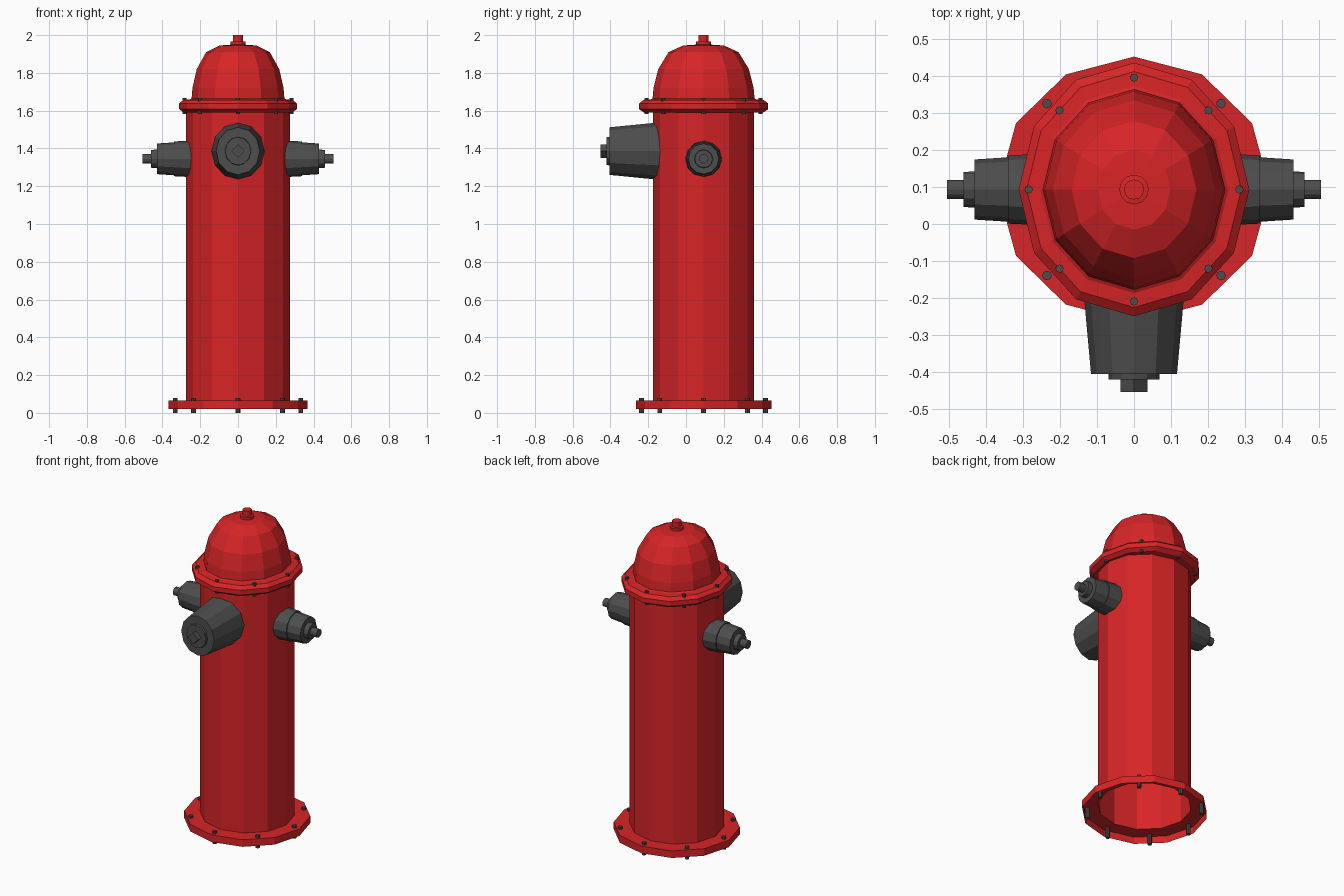
import bpy, bmesh
from math import pi, sin, cos
from mathutils import Matrix, Vector

if "Cube" in bpy.data.objects:
    bpy.data.objects.remove(bpy.data.objects["Cube"])

CY = 0.093  # y of the barrel axis


def material(name, colour):
    m = bpy.data.materials.new(name)
    m.diffuse_color = colour
    m.use_nodes = True
    m.node_tree.nodes["Principled BSDF"].inputs["Base Color"].default_value = m.diffuse_color
    return m


RED = material("red_paint", (0.68, 0.018, 0.02, 1))
GREY = material("dark_metal", (0.075, 0.075, 0.075, 1))


def lathe(name, profile, mat, matrix, sides=12, closed=True):
    """Revolve (radius, height) points about local z; radius 0 makes a pole."""
    bm = bmesh.new()
    rings = []
    for r, h in profile:
        if r == 0:
            rings.append([bm.verts.new((0, 0, h))] * sides)
        else:
            rings.append([bm.verts.new((r * cos(2 * pi * i / sides), r * sin(2 * pi * i / sides), h))
                          for i in range(sides)])
    for a, b in zip(rings, rings[1:]):
        for i in range(sides):
            j = (i + 1) % sides
            quad = list(dict.fromkeys((a[i], a[j], b[j], b[i])))
            bm.faces.new(quad)
    if closed:
        for ring in (rings[0], rings[-1]):
            if ring[0] is not ring[1]:
                bm.faces.new(ring)
    bm.transform(matrix)
    bmesh.ops.recalc_face_normals(bm, faces=bm.faces)
    me = bpy.data.meshes.new(name)
    bm.to_mesh(me)
    bm.free()
    me.materials.append(mat)
    ob = bpy.data.objects.new(name, me)
    bpy.context.collection.objects.link(ob)
    return ob


def place(x, y, z, sx=1, sy=1):
    return Matrix.Translation((x, y, z)) @ Matrix.Diagonal((sx, sy, 1, 1))


# Barrel with the hollow, open-bottomed base flange
lathe("barrel_and_base", [(0.362, 0.02), (0.362, 0.065), (0.27, 0.065), (0.27, 1.6)],
      RED, place(0, CY, 0, 1.015, 0.99), closed=False)

# Upper flange and dome, slightly narrower in x
OVAL = place(0, CY, 0, 0.91, 1)
lathe("upper_flange", [(0.27, 1.59), (0.315, 1.59), (0.342, 1.608), (0.342, 1.638),
                       (0.318, 1.657), (0.275, 1.66)], RED, OVAL)
lathe("bonnet_dome", [(0.288, 1.655), (0.27, 1.665), (0.265, 1.72), (0.24, 1.82),
                      (0.185, 1.91), (0.108, 1.945), (0, 1.952)], RED, OVAL)
lathe("top_nut", [(0.04, 1.94), (0.04, 1.965), (0.027, 1.967), (0.027, 2.0)], RED, place(0, CY, 0))

# Bolts around both flanges
for i in range(8):
    a = i * pi / 4
    lathe(f"base_bolt_{i}", [(0.013, 0), (0.013, 0.08)], GREY,
          place(0.332 * cos(a), CY + 0.328 * sin(a), 0), 8)
    lathe(f"flange_bolt_{i}", [(0.011, 1.583), (0.011, 1.668)], GREY,
          place(0.284 * cos(a), CY + 0.302 * sin(a), 0), 8)

# Side outlets, mirrored left and right
for name, s in (("right", 1), ("left", -1)):
    lathe(f"{name}_outlet", [(0.097, 0.24), (0.092, 0.338), (0.087, 0.339), (0.081, 0.43),
                             (0.049, 0.43), (0.047, 0.46), (0.026, 0.46), (0.026, 0.505)],
          GREY, Matrix.Translation((0, CY, 1.345)) @ Matrix.Rotation(s * pi / 2, 4, 'Y'))

# Large front outlet with cap disc and square nut
FRONT = Matrix.Translation((0, 0, 1.386)) @ Matrix.Rotation(pi / 2, 4, 'X')
lathe("front_outlet", [(0.153, 0.13), (0.126, 0.405)], GREY, FRONT @ place(0, 0, 0, 0.92, 1))
lathe("front_cap_disc", [(0.076, 0.40), (0.074, 0.42)], GREY, FRONT @ place(0, 0, 0, 0.92, 1))
lathe("front_cap_nut", [(0.036, 0.415), (0.036, 0.453)], GREY, FRONT, 4)
